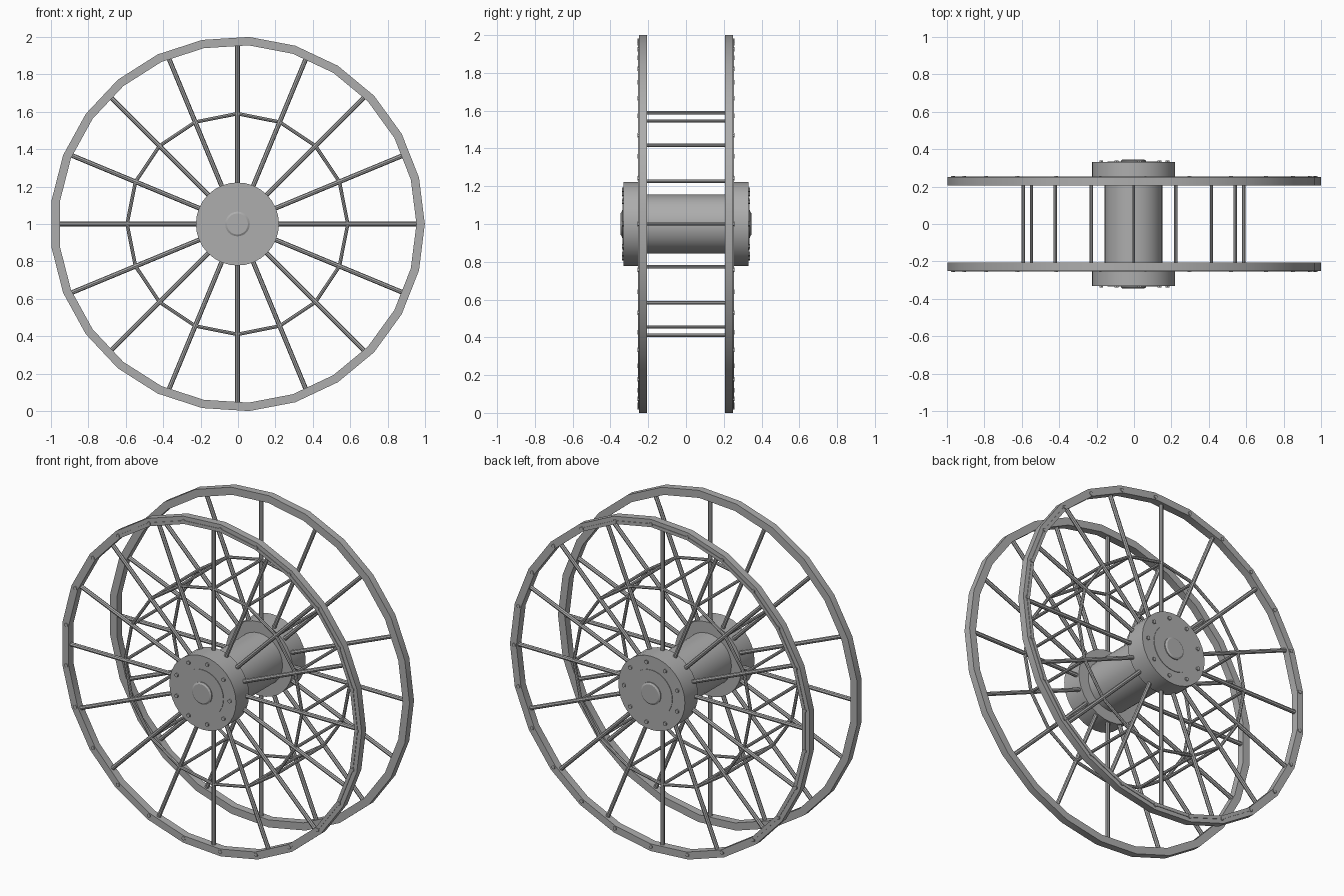
import bpy, bmesh
from math import sin, cos, tau, radians
from mathutils import Vector

if "Cube" in bpy.data.objects:
    bpy.data.objects.remove(bpy.data.objects["Cube"])

CENTRE = Vector((-0.003, 0, 1.0))   # wheel axle runs along y
SPOKES, RIM_SIDES = 16, 25
RING_R, RIM_Y = 0.59, 0.228

steel = bpy.data.materials.new("grey_steel")
steel.use_nodes = True
steel.diffuse_color = (0.42, 0.42, 0.42, 1)
steel.node_tree.nodes["Principled BSDF"].inputs["Base Color"].default_value = (0.42, 0.42, 0.42, 1)


def polar(r, angle, y):
    return CENTRE + Vector((r * cos(angle), y, r * sin(angle)))


def finish(name, bm):
    bmesh.ops.recalc_face_normals(bm, faces=bm.faces)
    mesh = bpy.data.meshes.new(name)
    bm.to_mesh(mesh)
    bm.free()
    ob = bpy.data.objects.new(name, mesh)
    bpy.context.collection.objects.link(ob)
    mesh.materials.append(steel)
    bpy.ops.object.select_all(action="DESELECT")
    ob.select_set(True)
    bpy.context.view_layer.objects.active = ob
    bpy.ops.object.shade_smooth_by_angle(angle=radians(30))


def lathe(name, profile, sides, closed=False):
    """Turn a (radius, y) profile round the axle; open profiles get end caps."""
    bm = bmesh.new()
    loops = [[bm.verts.new(polar(r, tau * i / sides, y)) for i in range(sides)]
             for r, y in profile]
    pairs = list(zip(loops, loops[1:]))
    if closed:
        pairs.append((loops[-1], loops[0]))
    else:
        bm.faces.new(loops[0])
        bm.faces.new(loops[-1])
    for a, b in pairs:
        for i in range(sides):
            j = (i + 1) % sides
            bm.faces.new((a[i], a[j], b[j], b[i]))
    finish(name, bm)


def rod(bm, start, end, radius, sides=8):
    d = end - start
    mat = d.to_track_quat("Z", "Y").to_matrix().to_4x4()
    mat.translation = (start + end) / 2
    bmesh.ops.create_cone(bm, cap_ends=True, segments=sides, radius1=radius,
                          radius2=radius, depth=d.length, matrix=mat)


def bolts(name, count, r, side, y0, y1):
    bm = bmesh.new()
    for i in range(count):
        a = tau * i / count
        rod(bm, polar(r, a, side * y0), polar(r, a, side * y1), 0.012, 6)
    finish(name, bm)


# Hub core
lathe("hub_core", [(0.155, -0.22), (0.155, 0.22)], 32)

for label, s in (("front", -1), ("back", 1)):
    # Rim with a raised inner strip, and its bolts
    rim = [(1.002, 0.207), (1.002, 0.25), (0.977, 0.25), (0.977, 0.253),
           (0.957, 0.253), (0.957, 0.207)]
    lathe(label + "_rim", [(r, s * y) for r, y in rim], RIM_SIDES, closed=True)
    bolts(label + "_rim_bolts", RIM_SIDES, 0.973, s, 0.245, 0.257)

    # Hub flange with a raised disc and a bevelled axle boss
    flange = [(0.222, 0.207), (0.222, 0.332), (0.14, 0.332), (0.14, 0.335),
              (0.066, 0.335), (0.066, 0.34), (0.056, 0.346)]
    lathe(label + "_hub_flange", [(r, s * y) for r, y in flange], 32)
    bolts(label + "_hub_bolts", 9, 0.183, s, 0.325, 0.34)

    # Spokes
    bm = bmesh.new()
    for i in range(SPOKES):
        a = tau * i / SPOKES
        rod(bm, polar(0.14, a, s * RIM_Y), polar(0.965, a, s * RIM_Y), 0.0125)
    finish(label + "_spokes", bm)

    # Ring joining the spokes halfway out
    tube = [(RING_R + 0.0095 * cos(tau * k / 8), s * RIM_Y + 0.0095 * sin(tau * k / 8))
            for k in range(8)]
    lathe(label + "_brace_ring", tube, SPOKES, closed=True)

# Cross bars between the two brace rings
bm = bmesh.new()
for i in range(SPOKES):
    a = tau * i / SPOKES
    rod(bm, polar(RING_R, a, -RIM_Y), polar(RING_R, a, RIM_Y), 0.009)
finish("cross_bars", bm)
